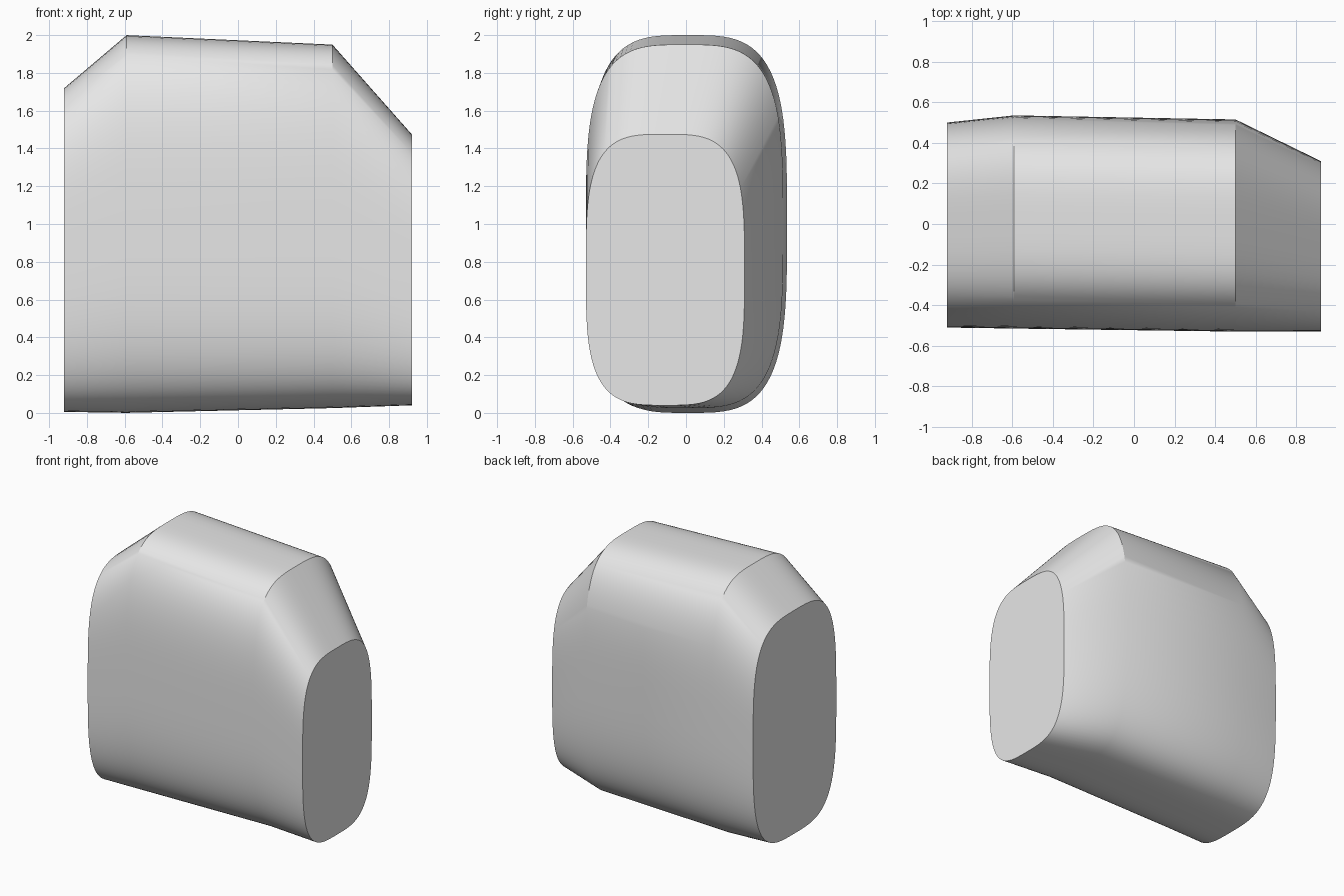
import bpy, bmesh, math

cube = bpy.data.objects.get("Cube")
if cube:
    bpy.data.objects.remove(cube, do_unlink=True)

# Rounded cross-sections: x, y min, y max, z min, z max
SECTIONS = [
    (-0.92, -0.51, 0.50, 0.005, 1.72),
    (-0.59, -0.515, 0.535, 0.0, 2.0),
    (0.50, -0.53, 0.515, 0.025, 1.95),
    (0.92, -0.53, 0.31, 0.04, 1.475),
]
SIDES = 96
POWER = 2 / 3.5


def rounded(value):
    return math.copysign(abs(value) ** POWER, value)


def ring(bm, x, y0, y1, z0, z1):
    verts = []
    for i in range(SIDES):
        a = math.tau * (i + 0.5) / SIDES
        y = (y0 + y1) / 2 + (y1 - y0) / 2 * rounded(math.cos(a))
        z = (z0 + z1) / 2 + (z1 - z0) / 2 * rounded(math.sin(a))
        verts.append(bm.verts.new((x, y, z)))
    return verts


# Lofted body with flat end caps
bm = bmesh.new()
rings = [ring(bm, *s) for s in SECTIONS]
for a, b in zip(rings, rings[1:]):
    for i in range(SIDES):
        j = (i + 1) % SIDES
        bm.faces.new((a[i], a[j], b[j], b[i]))
bm.faces.new(rings[0])
bm.faces.new(rings[-1])
bmesh.ops.recalc_face_normals(bm, faces=bm.faces)

mesh = bpy.data.meshes.new("rounded_body")
bm.to_mesh(mesh)
bm.free()
body = bpy.data.objects.new("rounded_body", mesh)
bpy.context.collection.objects.link(body)

# Plain grey surface
grey = bpy.data.materials.new("light_grey")
grey.use_nodes = True
colour = (0.8, 0.8, 0.8, 1)
grey.diffuse_color = colour
grey.node_tree.nodes["Principled BSDF"].inputs["Base Color"].default_value = colour
mesh.materials.append(grey)

# Smooth sides, sharp caps and creases
bpy.ops.object.select_all(action='DESELECT')
body.select_set(True)
bpy.context.view_layer.objects.active = body
bpy.ops.object.shade_smooth_by_angle(angle=math.radians(30))
